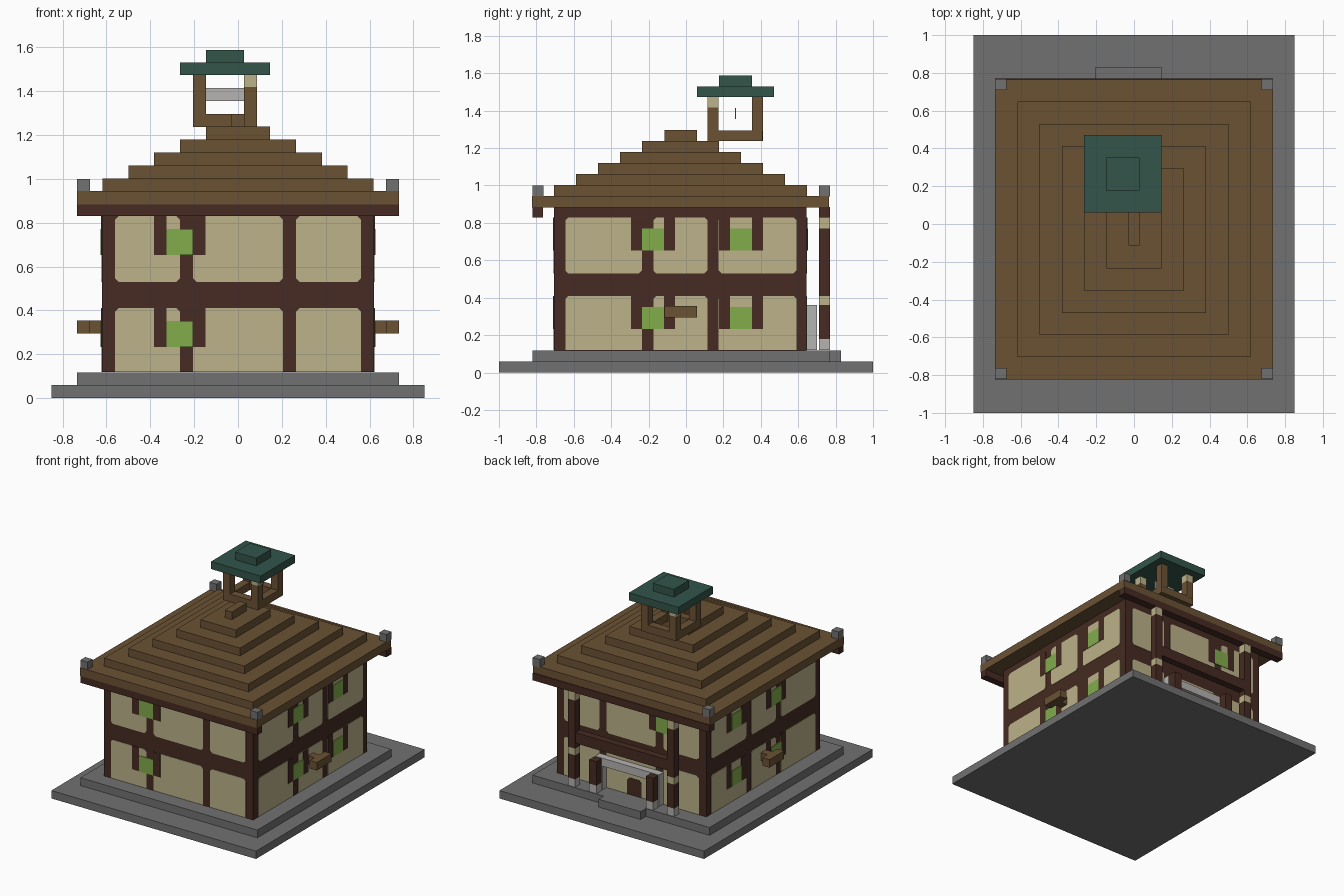
import bpy, bmesh
from mathutils import Vector

cube = bpy.data.objects.get("Cube")
if cube:
    bpy.data.objects.remove(cube)


def material(name, rgb):
    lin = [((c / 255 + 0.055) / 1.055) ** 2.4 for c in rgb] + [1]
    m = bpy.data.materials.new(name)
    m.use_nodes = True
    m.diffuse_color = lin
    m.node_tree.nodes["Principled BSDF"].inputs["Base Color"].default_value = lin
    return m


STONE = material("grey stone", (113, 113, 113))
PALE = material("pale stone", (182, 180, 178))
DARK = material("dark timber", (70, 43, 34))
BROWN = material("brown wood", (107, 82, 52))
PLASTER = material("cream plaster", (188, 178, 138))
GLASS = material("green window", (130, 172, 75))
COPPER = material("green roof", (50, 85, 74))


def finish(name, bm, mat):
    bmesh.ops.recalc_face_normals(bm, faces=bm.faces)
    mesh = bpy.data.meshes.new(name)
    bm.to_mesh(mesh)
    bm.free()
    mesh.materials.append(mat)
    bpy.context.collection.objects.link(bpy.data.objects.new(name, mesh))


def box(name, mat, x, y, z):
    """Box from three (low, high) ranges."""
    bm = bmesh.new()
    bmesh.ops.create_cube(bm, size=1)
    for v in bm.verts:
        v.co = [sum(r) / 2 + c * (r[1] - r[0]) for r, c in zip((x, y, z), v.co)]
    finish(name, bm, mat)


def plate(name, mat, side, a, z, depth, top=0.0, bottom=0.0):
    """Thin plate on a wall face with optional cut corners."""
    (a0, a1), (z0, z1) = a, z
    points = [(a0 + bottom, z0), (a1 - bottom, z0), (a1, z0 + bottom), (a1, z1 - top),
              (a1 - top, z1), (a0 + top, z1), (a0, z1 - top), (a0, z0 + bottom)]
    points = list(dict.fromkeys(points))
    place = {"front": lambda p, d: (p, WY[0] - d, 0), "back": lambda p, d: (p, WY[1] + d, 0),
             "left": lambda p, d: (WX + d, p, 0), "right": lambda p, d: (-WX - d, p, 0)}[side]
    bm = bmesh.new()
    rings = []
    for d in (-0.01, depth):
        rings.append(bm.faces.new([bm.verts.new(Vector(place(p, d)) + Vector((0, 0, h)))
                                   for p, h in points]))
    r0, r1 = [list(f.verts) for f in rings]
    for i in range(len(r0)):
        j = (i + 1) % len(r0)
        bm.faces.new((r0[i], r0[j], r1[j], r1[i]))
    finish(name, bm, mat)


U = 2 / 34
WX, WY = 0.62, (-0.705, 0.645)
FLOORS = {"lower": (0.12, 0.41, 0.0), "upper": (0.53, 0.83, 0.016)}

# Stone base and back doorstep
box("base_slab", STONE, (-0.85, 0.85), (-1, 1), (0, U))
box("plinth", STONE, (-0.735, 0.735), (-0.82, 0.77), (U, 2 * U))
box("doorstep", STONE, (-0.205, 0.145), (0.76, 0.83), (U, 2 * U))

# Timber body, with plaster panels between the posts
box("timber_frame", DARK, (-WX, WX), WY, (0.118, 0.89))
FACE_X = [(-0.56, -0.265), (-0.205, 0.205), (0.265, 0.56)]
FACE_Y = [(-0.645, -0.235), (-0.175, 0.115), (0.175, 0.59)]
for side in ("front", "back", "left", "right"):
    along_x = side in ("front", "back")
    for floor, (z0, z1, cut) in FLOORS.items():
        for a in FACE_X if along_x else FACE_Y:
            plate(side + "_panel", PLASTER, side, a, (z0, z1), 0.003, 0.016, cut)
        if side == "back" and floor == "lower":
            continue
        # Windows with a timber shutter on each side
        for w in [-0.325] if along_x else [-0.235, 0.235]:
            plate(side + "_window", GLASS, side, (w, w + 2 * U), (z1 - 3 * U, z1 - U), 0.007)
            for s in (w - U, w + 2 * U):
                plate(side + "_shutter", DARK, side, (s, s + U), (z1 - 3 * U, z1), 0.005)

# Door
plate("door", DARK, "back", (-0.085, 0.035), (0.12, 0.245), 0.006, 0.02)

# Eave beams and stepped roof
box("front_eave_beam", DARK, (-0.735, 0.735), (-0.82, -0.765), (0.83, 0.885))
box("back_eave_beam", DARK, (-0.735, 0.735), (0.71, 0.77), (0.83, 0.885))
for i in range(6):
    d = 2 * U * i
    box("roof_step", BROWN, (d - 0.735, 0.735 - d), (d - 0.823, 0.765 - d),
        (0.885 + U * i - 0.002, 0.885 + U * (i + 1)))
box("ridge", BROWN, (-U / 2, U / 2), (-0.115, 0.06), (1.23, 1.296))

for s in (-1, 1):
    def mx(a, b):
        return tuple(sorted((s * a, s * b)))

    # Stone finials on the roof corners
    for y in (-0.82, 0.71):
        box("corner_finial", STONE, mx(0.676, 0.735), (y, y + U), (0.94, 1.0))
    # T-shaped side rails
    box("side_rail_arm", BROWN, mx(0.61, 0.68), (-0.058, 0), (0.295, 0.355))
    box("side_rail_bar", BROWN, mx(0.676, 0.735), (-0.115, 0.06), (0.295, 0.355))
    # Tall porch posts, with pale feet and plaster bands
    bands = [(PALE, 0.12, 0.18), (DARK, 0.18, 0.36), (PLASTER, 0.36, 0.41),
             (DARK, 0.41, 0.77), (PLASTER, 0.77, 0.83)]
    for mat, z0, z1 in bands:
        box("porch_post", mat, mx(0.382, 0.44), (0.71, 0.769), (z0, z1))
    # Short stair posts and pale portal piers
    box("stair_post_foot", PALE, mx(0.205, 0.265), (0.71, 0.769), (0.12, 0.18))
    box("stair_post", DARK, mx(0.205, 0.265), (0.71, 0.769), (0.18, 0.36))
    box("portal_pier", PALE, mx(0.205, 0.265), (0.64, 0.7), (0.12, 0.31))

box("portal_lintel", PALE, (-0.265, 0.265), (0.64, 0.7), (0.3, 0.36))
box("balcony_beam", DARK, (-0.385, 0.385), (0.712, 0.767), (0.45, 0.53))

# Belfry: floor rails, posts, bell plate and two-step roof
BX, BY = (-0.205, 0.028), (0.115, 0.352)
for x in BX:
    box("belfry_side_rail", BROWN, (x, x + U), (0.115, 0.41), (1.237, 1.295))
    for y in BY:
        capped = (x == BX[0]) != (y == BY[0])
        box("belfry_post", BROWN, (x, x + U), (y, y + U), (1.29, 1.418))
        box("belfry_post_top", PLASTER if capped else BROWN,
            (x, x + U), (y, y + U), (1.418, 1.475))
for y in BY:
    box("belfry_cross_rail", BROWN, (-0.15, 0.03), (y, y + U), (1.237, 1.295))
box("bell_plate", PALE, (-0.147, 0.028), (0.261, 0.266), (1.355, 1.415))
box("belfry_roof", COPPER, (-0.265, 0.145), (0.06, 0.47), (1.473, 1.53))
box("belfry_roof_cap", COPPER, (-0.147, 0.028), (0.177, 0.353), (1.528, 1.588))
